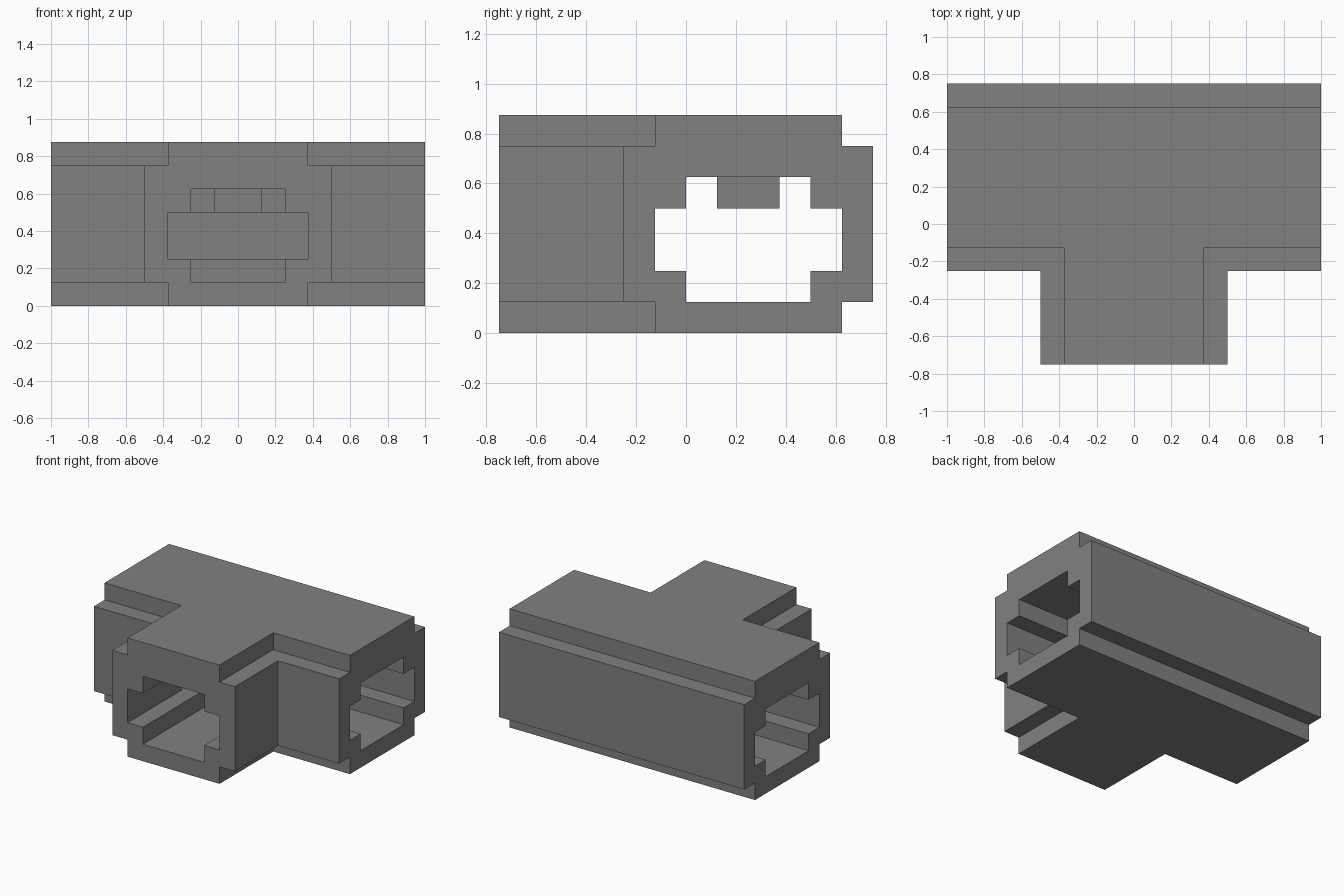
import bpy
import bmesh
from mathutils import Vector

cube = bpy.data.objects.get("Cube")
if cube:
    bpy.data.objects.remove(cube, do_unlink=True)

grey = bpy.data.materials.new("stone_grey")
grey.use_nodes = True
colour = (0.22, 0.22, 0.22, 1)
grey.diffuse_color = colour
grey.node_tree.nodes["Principled BSDF"].inputs["Base Color"].default_value = colour


def add_object(name, bm):
    bmesh.ops.recalc_face_normals(bm, faces=bm.faces)
    mesh = bpy.data.meshes.new(name)
    bm.to_mesh(mesh)
    bm.free()
    mesh.materials.append(grey)
    obj = bpy.data.objects.new(name, mesh)
    bpy.context.scene.collection.objects.link(obj)
    return obj


def notched_bar(name, axis, start, end, centre, wide, low, step=0.125):
    """Extrude a notched-corner profile along x or y; centre is (sideways, z)."""
    narrow, high = wide - step, low + step
    quarter = [(wide, low), (narrow, low), (narrow, high)]
    ring = quarter + [(-w, h) for w, h in reversed(quarter)]
    ring += [(-w, -h) for w, h in ring]
    bm = bmesh.new()
    verts = []
    for w, h in ring:
        side, z = centre[0] + w, centre[1] + h
        verts.append(bm.verts.new((start, side, z) if axis == "x" else (side, start, z)))
    face = bm.faces.new(verts)
    out = bmesh.ops.extrude_face_region(bm, geom=[face])
    length = end - start
    shift = Vector((length, 0, 0) if axis == "x" else (0, length, 0))
    moved = [g for g in out["geom"] if isinstance(g, bmesh.types.BMVert)]
    bmesh.ops.translate(bm, verts=moved, vec=shift)
    return add_object(name, bm)


def combine(target, tool, operation):
    mod = target.modifiers.new(operation.lower(), "BOOLEAN")
    mod.operation = operation
    mod.solver = "EXACT"
    mod.object = tool
    bpy.context.view_layer.objects.active = target
    bpy.ops.object.modifier_apply(modifier=mod.name)
    bpy.data.objects.remove(tool, do_unlink=True)


# Outer shell: long passage with a side branch to the front
shell = notched_bar("tunnel_shell", "x", -1, 1, (0.25, 0.4375), 0.5, 0.3125)
branch = notched_bar("branch_shell", "y", -0.75, 0.25, (0, 0.4375), 0.5, 0.3125)
combine(shell, branch, "UNION")

# Hollow bores, open at all three mouths
bore = notched_bar("long_bore", "x", -1.25, 1.25, (0.25, 0.375), 0.375, 0.125)
branch_bore = notched_bar("branch_bore", "y", -1, 0.25, (0, 0.375), 0.375, 0.125)
combine(bore, branch_bore, "UNION")
combine(shell, bore, "DIFFERENCE")

# Ceiling block hanging over the junction
bm = bmesh.new()
bmesh.ops.create_cube(bm, size=0.25)
bmesh.ops.scale(bm, verts=bm.verts, vec=(1, 1, 0.6))
bmesh.ops.translate(bm, verts=bm.verts, vec=(0, 0.25, 0.575))
add_object("ceiling_block", bm)
